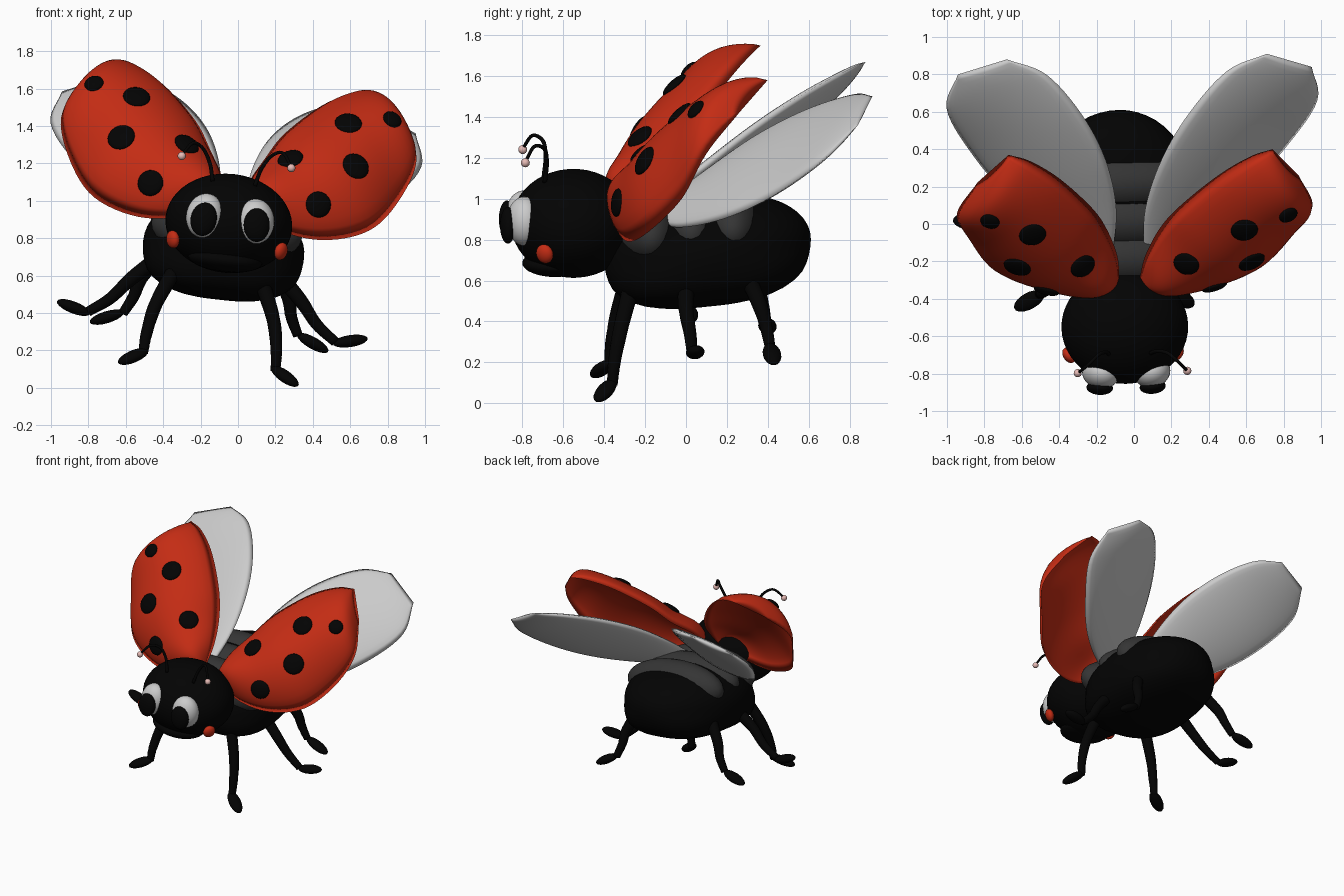
import bpy, bmesh, math
from mathutils import Matrix, Vector
from mathutils.bvhtree import BVHTree

if "Cube" in bpy.data.objects:
    bpy.data.objects.remove(bpy.data.objects["Cube"])

# The insect banks slightly: T tilts central parts, M mirrors right-hand parts across the tilted plane
T = (Matrix.Translation((-0.075, 0, 0.75)) @ Matrix.Rotation(math.radians(1.2), 4, 'Z')
     @ Matrix.Rotation(math.radians(6.3), 4, 'Y') @ Matrix.Translation((0, 0, -0.75)))
M = T @ Matrix.Diagonal((-1, 1, 1, 1)) @ T.inverted()


def material(name, r, g, b):
    m = bpy.data.materials.new(name)
    m.diffuse_color = (r, g, b, 1)
    m.use_nodes = True
    m.node_tree.nodes["Principled BSDF"].inputs["Base Color"].default_value = m.diffuse_color
    return m


BLACK = material("black", 0.001, 0.001, 0.001)
RED = material("red", 0.55, 0.025, 0.007)
DARK = material("dark_grey", 0.035, 0.035, 0.035)
PINK = material("pink", 0.8, 0.5, 0.47)


def emit(name, bm, mat, mtx=None):
    b = bm.copy()
    if mtx:
        b.transform(mtx)
    bmesh.ops.recalc_face_normals(b, faces=b.faces[:])
    for f in b.faces:
        f.smooth = True
    me = bpy.data.meshes.new(name)
    b.to_mesh(me)
    b.free()
    if mat:
        me.materials.append(mat)
    bpy.context.collection.objects.link(bpy.data.objects.new(name, me))


def central(name, bm, mat):
    emit(name, bm, mat, T)


def pair(name, bm, mat, shift=(0, 0, 0)):
    emit("right_" + name, bm, mat)
    emit("left_" + name, bm, mat, Matrix.Translation(shift) @ M)


def ball(c, r, axis=None, segs=32, track='Z'):
    bm = bmesh.new()
    bmesh.ops.create_uvsphere(bm, u_segments=segs, v_segments=segs // 2, radius=1)
    rot = Vector(axis).to_track_quat(track, 'X' if track == 'Z' else 'Z').to_matrix().to_4x4() if axis else Matrix()
    bm.transform(Matrix.Translation(c) @ rot @ Matrix.Diagonal((*r, 1)))
    return bm


def spline(pts, k):
    p = [Vector(q) for q in pts]
    p = [2 * p[0] - p[1]] + p + [2 * p[-1] - p[-2]]
    out = []
    for i in range(1, len(p) - 2):
        a, b, c, d = p[i - 1:i + 3]
        for j in range(k):
            t = j / k
            out.append(0.5 * (2 * b + (c - a) * t + (2 * a - 5 * b + 4 * c - d) * t * t
                              + (3 * b - a - 3 * c + d) * t ** 3))
    return out + [p[-2]]


def tube(pts, r0, r1, sides=12):
    path, bm, rings = spline(pts, 6), bmesh.new(), []
    n = len(path) - 1
    for i, p in enumerate(path):
        q = (path[min(i + 1, n)] - path[max(i - 1, 0)]).to_track_quat('Z', 'Y')
        r = r0 + (r1 - r0) * i / n
        rings.append([bm.verts.new(p + q @ Vector((r * math.cos(a), r * math.sin(a), 0)))
                      for a in (2 * math.pi * s / sides for s in range(sides))])
    for a, b in zip(rings, rings[1:]):
        for s in range(sides):
            bm.faces.new((a[s], a[(s + 1) % sides], b[(s + 1) % sides], b[s]))
    bm.faces.new(rings[0])
    bm.faces.new(rings[-1])
    return bm


def wing(inner, outer, normal, top, bottom, power, cols=20):
    # two bulged sheets between the inner and outer edges, welded at the rim
    A, B, bm = spline(inner, 6), spline(outer, 6), bmesh.new()
    n = len(A) - 1
    for h in (top, bottom):
        rows = []
        for i in range(n + 1):
            lift = h * max(0, math.sin(math.pi * i / n)) ** 0.5
            rows.append([bm.verts.new(A[i].lerp(B[i], j / cols)
                         + normal * lift * max(0, math.sin(math.pi * j / cols)) ** power)
                         for j in range(cols + 1)])
        for a, b in zip(rows, rows[1:]):
            for j in range(cols):
                bm.faces.new((a[j], a[j + 1], b[j + 1], b[j]))
    bmesh.ops.remove_doubles(bm, verts=bm.verts[:], dist=0.0005)
    return bm


# Body: rounded egg with a fuller underside, tail raised
bm = ball((0, 0, 0), (1, 1, 1), segs=48)
for v in bm.verts:
    d = v.co.copy()
    n = 2.1 + 0.5 * min(1, max(0, -d.z * 2))
    d /= sum(abs(c) ** n for c in d) ** (1 / n)
    v.co = (0.43 * d.x * (1 - 0.1 * d.y), 0.105 + 0.505 * d.y, 0.75 + 0.27 * d.z + 0.05 * d.y)
central("body", bm, BLACK)

# Overlapping back plates
for i, (y, z) in enumerate([(-0.18, 0.845), (0.02, 0.865), (0.22, 0.88)]):
    central(f"back_plate_{i + 1}", ball((0, y, z), (0.405, 0.16, 0.185)), DARK)

# Head, jaw, face
central("head", ball((0, -0.55, 0.88), (0.34, 0.305, 0.265), segs=48), BLACK)
central("jaw", ball((0, -0.64, 0.685), (0.2, 0.16, 0.065)), BLACK)
pair("eye", ball((0.095, -0.79, 0.89), (0.1, 0.085, 0.12), (0.25, -1, 0), track='-Y'), None)
pair("pupil", ball((0.1, -0.87, 0.87), (0.07, 0.038, 0.09), (0.1, -1, 0), track='-Y'), BLACK)
pair("cheek", ball((0.23, -0.69, 0.73), (0.048, 0.045, 0.03), (0.8, -0.5, -0.3)), RED)

# Antennae
pair("antenna", tube([(0.09, -0.69, 1.08), (0.125, -0.68, 1.17), (0.18, -0.69, 1.24),
                      (0.24, -0.74, 1.255), (0.285, -0.785, 1.18)], 0.011, 0.008), BLACK)
pair("antenna_tip", ball((0.285, -0.785, 1.175), (0.022,) * 3, segs=16), PINK)

# Spotted wing cases
nudge = (0.035, 0, 0.012)
root = (0.03, -0.29, 0.98)
inner = [root, (0.06, -0.17, 1.1), (0.14, -0.02, 1.22), (0.25, 0.1, 1.36),
         (0.45, 0.26, 1.51), (0.62, 0.36, 1.575), (0.74, 0.40, 1.58)]
outer = [root, (0.2, -0.33, 0.85), (0.45, -0.28, 0.79), (0.7, -0.18, 0.84),
         (0.86, -0.02, 1.0), (0.955, 0.1, 1.22), (0.88, 0.26, 1.42)]
out = Vector((0.21, -0.75, 0.63)).normalized()
case = wing(inner, outer, out, 0.225, 0.15, 0.62)
pair("wing_case", case, RED, nudge)
front = BVHTree.FromBMesh(case)
for i, (x, z, r) in enumerate([(0.28, 1.225, 0.07), (0.43, 0.98, 0.07), (0.59, 1.415, 0.073),
                               (0.63, 1.185, 0.075), (0.825, 1.435, 0.052)]):
    hit, nor, _, _ = front.ray_cast(Vector((x, -2, z)), Vector((0, 1, 0)))
    if hit:
        pair(f"spot_{i + 1}", ball(hit, (r, r, 0.022), nor if nor.y < 0 else -nor, 20), BLACK, nudge)

# Hind wings
root = (0.05, -0.18, 0.92)
inner = [root, (0.06, 0.08, 1.12), (0.15, 0.35, 1.31), (0.3, 0.6, 1.44),
         (0.5, 0.82, 1.51), (0.71, 0.91, 1.5)]
outer = [root, (0.3, -0.05, 0.86), (0.6, 0.18, 0.9), (0.82, 0.42, 1.01),
         (0.98, 0.66, 1.18), (0.95, 0.84, 1.36)]
flat = Vector((0.42, -0.55, 0.72)).normalized()
pair("hind_wing", wing(inner, outer, flat, 0.055, -0.055, 0.55), None, nudge)

# Legs and feet
legs = {"front": [(0.13, -0.27, 0.56), (0.19, -0.32, 0.36), (0.205, -0.35, 0.2), (0.2, -0.36, 0.09)],
        "middle": [(0.24, 0.0, 0.58), (0.34, 0.0, 0.46), (0.42, 0.02, 0.34), (0.52, 0.03, 0.245)],
        "rear": [(0.21, 0.3, 0.62), (0.27, 0.36, 0.48), (0.285, 0.39, 0.38), (0.32, 0.41, 0.28)]}
feet = {"front": ((0.25, -0.395, 0.062), (0.14, -0.08, -0.1)),
        "middle": ((0.6, 0.045, 0.25), (1, 0.1, 0.15)),
        "rear": ((0.4, 0.42, 0.24), (0.16, 0.02, -0.09))}
for k in legs:
    pair(k + "_leg", tube(legs[k], 0.042, 0.026), BLACK, (-0.035, 0, 0.02))
    pair(k + "_foot", ball(feet[k][0], (0.032, 0.045, 0.095), feet[k][1], 20), BLACK, (-0.035, 0, 0.02))
